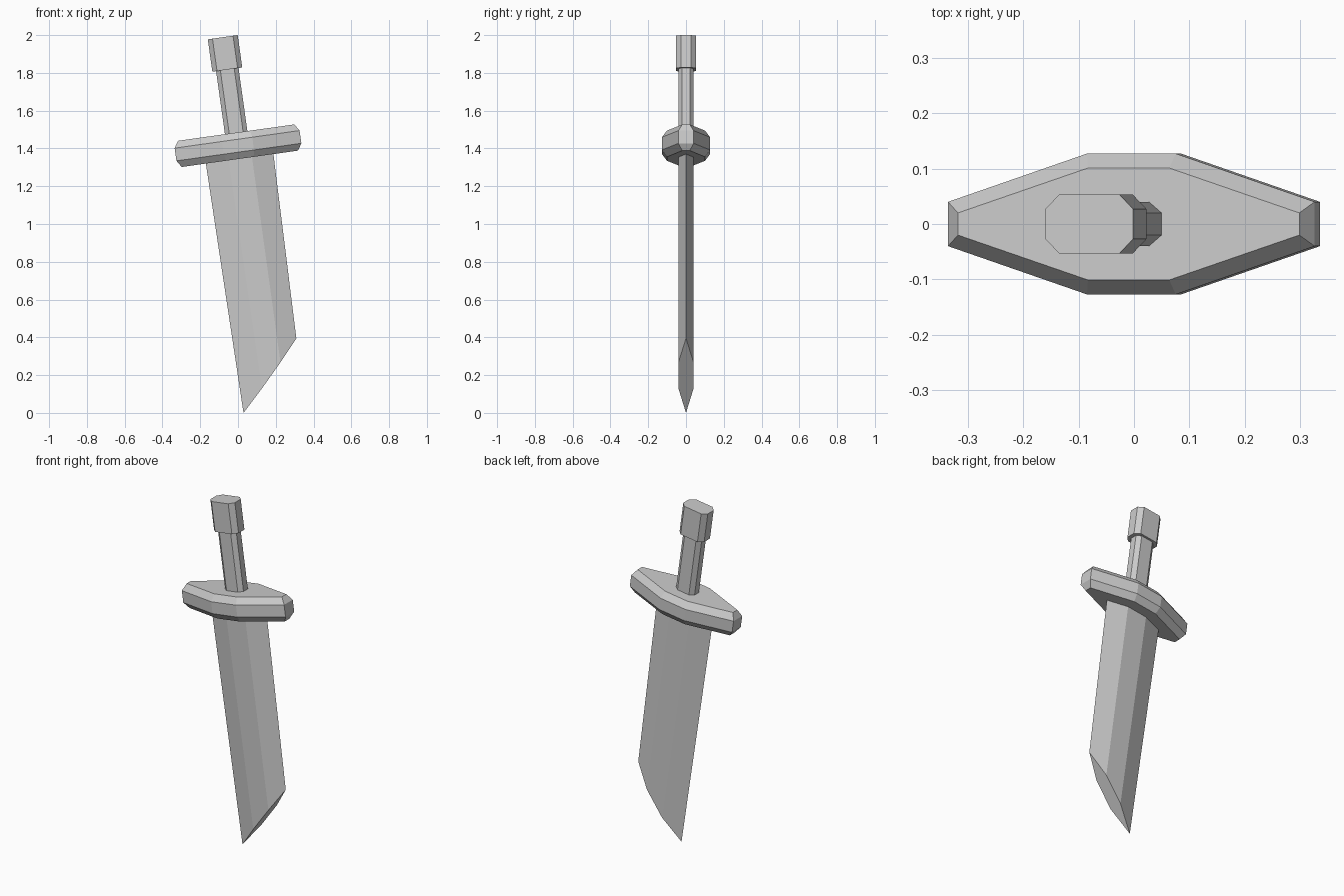
import bpy, bmesh, math
from mathutils import Matrix

if "Cube" in bpy.data.objects:
    bpy.data.objects.remove(bpy.data.objects["Cube"])

# The whole sword leans 8 degrees; parts are built around the guard centre
LEAN = Matrix.Translation((0, 0, 1.4145)) @ Matrix.Rotation(math.radians(-8), 4, 'Y')


def loft(name, rings):
    """Skin equal-length rings of points and cap both ends."""
    bm = bmesh.new()
    loops = [[bm.verts.new(p) for p in ring] for ring in rings]
    n = len(loops[0])
    for a, b in zip(loops, loops[1:]):
        for i in range(n):
            j = (i + 1) % n
            bm.faces.new((a[i], a[j], b[j], b[i]))
    bm.faces.new(loops[0][::-1])
    bm.faces.new(loops[-1])
    bmesh.ops.transform(bm, matrix=LEAN, verts=bm.verts)
    bmesh.ops.recalc_face_normals(bm, faces=bm.faces)
    mesh = bpy.data.meshes.new(name)
    bm.to_mesh(mesh)
    bm.free()
    obj = bpy.data.objects.new(name, mesh)
    bpy.context.collection.objects.link(obj)
    return obj


def eight(ax, ay, bx, by):
    """Symmetric eight-sided outline from two corner points of one quadrant."""
    return [(ax, -ay), (ax, ay), (bx, by), (-bx, by),
            (-ax, ay), (-ax, -ay), (-bx, -by), (bx, -by)]


def at(outline, z):
    return [(x, y, z) for x, y in outline]


# Guard: tapered bar with chamfered top and bottom rims
rim = eight(0.311, 0.02, 0.074, 0.101)
side = eight(0.334, 0.04, 0.081, 0.127)
loft("guard", [at(rim, -0.07), at(side, -0.034), at(side, 0.034), at(rim, 0.07)])

# Grip and pommel: bars with cut corners
grip = eight(0.06, 0.02, 0.037, 0.04)
loft("grip", [at(grip, 0.03), at(grip, 0.42)])
pommel = eight(0.08, 0.027, 0.055, 0.053)
loft("pommel", [at(pommel, 0.407), at(pommel, 0.58)])

# Blade: six-sided section, slightly tapered, with a slanted end
T = 0.04
top = [(-0.182, 0), (-0.06, -T), (0.065, -T), (0.18, 0), (0.065, T), (-0.06, T)]
end = [(-0.168, 0, -1.405), (-0.053, -T, -1.29), (0.063, -T, -1.167),
       (0.164, 0, -1.053), (0.063, T, -1.167), (-0.053, T, -1.29)]
loft("blade", [end, at(top, -0.04)])
